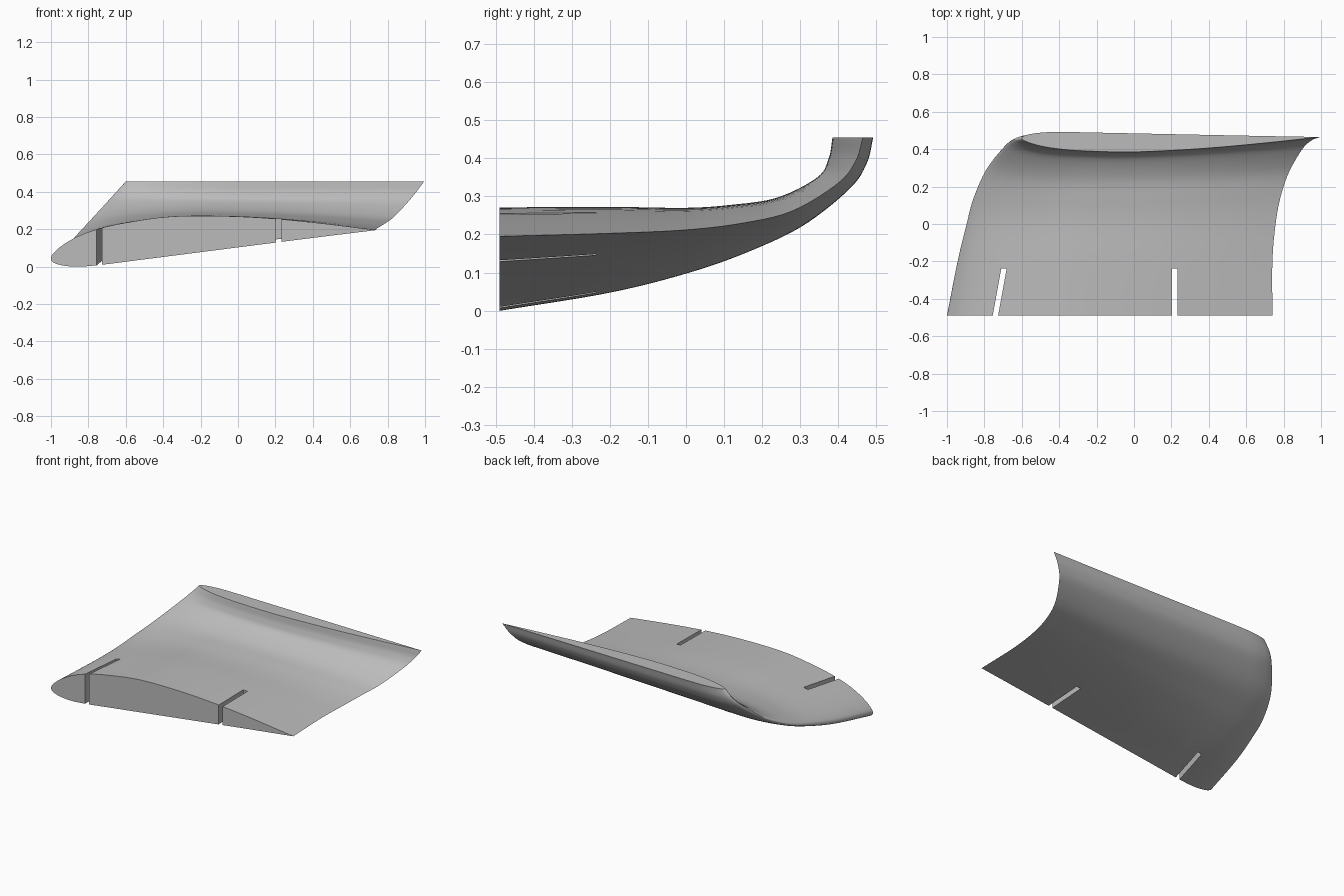
import bpy, bmesh, math
from mathutils import Vector

if "Cube" in bpy.data.objects:
    bpy.data.objects.remove(bpy.data.objects["Cube"])

# One plain grey finish
grey = bpy.data.materials.new("plain grey")
grey.use_nodes = True
colour = (0.5, 0.5, 0.5, 1)
grey.diffuse_color = colour
grey.node_tree.nodes["Principled BSDF"].inputs["Base Color"].default_value = colour


def spline(points, steps):
    """Smooth curve through points of any dimension."""
    pts = [Vector(p) for p in points]
    pts = [pts[0] * 2 - pts[1]] + pts + [pts[-1] * 2 - pts[-2]]
    out = []
    for a, b, c, d in zip(pts, pts[1:], pts[2:], pts[3:]):
        for i in range(steps):
            t = i / steps
            out.append(b + (c - a) * (t / 2) + (a * 2 - b * 5 + c * 4 - d) * (t * t / 2)
                       + (b * 3 - a - c * 3 + d) * (t ** 3 / 2))
    return out + [pts[-2]]


# Aerofoil heights at chord positions (i / 10) squared
upper = [0, .2, .43, .665, .845, .95, 1, .91, .72, .41, 0]
lower = [0, .4, .75, .98, .98, .87, .74, .58, .4, .2, 0]
contour = [((i / 10) ** 2, upper[i]) for i in range(10, 0, -1)]
contour += [((i / 10) ** 2, -lower[i]) for i in range(11)]
contour = spline(contour, 4)[:-1]

# Span stations: leading edge, trailing edge, crest (y, z), belly (y, z)
leading = [(-1, -.49, .04), (-.943, -.2, .08), (-.895, 0, .125), (-.857, .14, .17),
           (-.79, .29, .245), (-.70, .405, .345), (-.65, .447, .40), (-.6, .46, .455)]
trailing = [(.74, -.49, .195), (.74, -.2, .203), (.757, 0, .212), (.785, .15, .23),
            (.83, .28, .262), (.90, .40, .335), (.95, .447, .395), (.995, .465, .455)]
crest = [(-.49, .266), (-.2, .269), (0, .268), (.12, .277),
         (.24, .297), (.345, .35), (.375, .40), (.385, .455)]
belly = [(-.49, .003), (-.2, .05), (.01, .102), (.17, .158),
         (.31, .225), (.43, .32), (.475, .387), (.492, .455)]

# Wing skin lofted from root to upturned tip, with flat end caps
bm = bmesh.new()
rings = []
for le, te, top, bottom in zip(*(spline(c, 8) for c in (leading, trailing, crest, belly))):
    chord = te - le
    rise = top - (le + chord * .36).yz
    drop = bottom - (le + chord * .12).yz
    ring = []
    for t, h in contour:
        offset = (rise if h > 0 else drop) * abs(h)
        ring.append(bm.verts.new(le + chord * t + Vector((0, offset.x, offset.y))))
    rings.append(ring)
for a, b in zip(rings, rings[1:]):
    for i in range(len(a)):
        j = (i + 1) % len(a)
        bm.faces.new((a[i], a[j], b[j], b[i]))
bm.faces.new(rings[0])
bm.faces.new(rings[-1])
bmesh.ops.recalc_face_normals(bm, faces=bm.faces)
mesh = bpy.data.meshes.new("wing_tip")
bm.to_mesh(mesh)
bm.free()
mesh.materials.append(grey)
wing = bpy.data.objects.new("wing_tip", mesh)
bpy.context.collection.objects.link(wing)
bpy.context.view_layer.objects.active = wing
wing.select_set(True)


# Two slots cut through the root edge
def cut_slot(name, x_root, x_end):
    width, y_root, y_end = .029, -.6, -.237
    slope = (x_end - x_root) / (y_end + .49)
    cutter_bm = bmesh.new()
    bmesh.ops.create_cube(cutter_bm, size=1)
    for v in cutter_bm.verts:
        y = y_root if v.co.y < 0 else y_end
        v.co = (x_root + slope * (y + .49) + v.co.x * width, y, v.co.z)
    cutter_mesh = bpy.data.meshes.new(name)
    cutter_bm.to_mesh(cutter_mesh)
    cutter_bm.free()
    cutter_mesh.materials.append(grey)
    cutter = bpy.data.objects.new(name, cutter_mesh)
    cutter.hide_render = True
    bpy.context.collection.objects.link(cutter)
    cut = wing.modifiers.new(name, "BOOLEAN")
    cut.operation = "DIFFERENCE"
    cut.solver = "EXACT"
    cut.object = cutter
    bpy.ops.object.modifier_apply(modifier=cut.name)
    bpy.data.objects.remove(cutter)


cut_slot("front_slot", -.741, -.695)
cut_slot("rear_slot", .219, .219)
bpy.ops.object.shade_smooth_by_angle(angle=math.radians(35))
